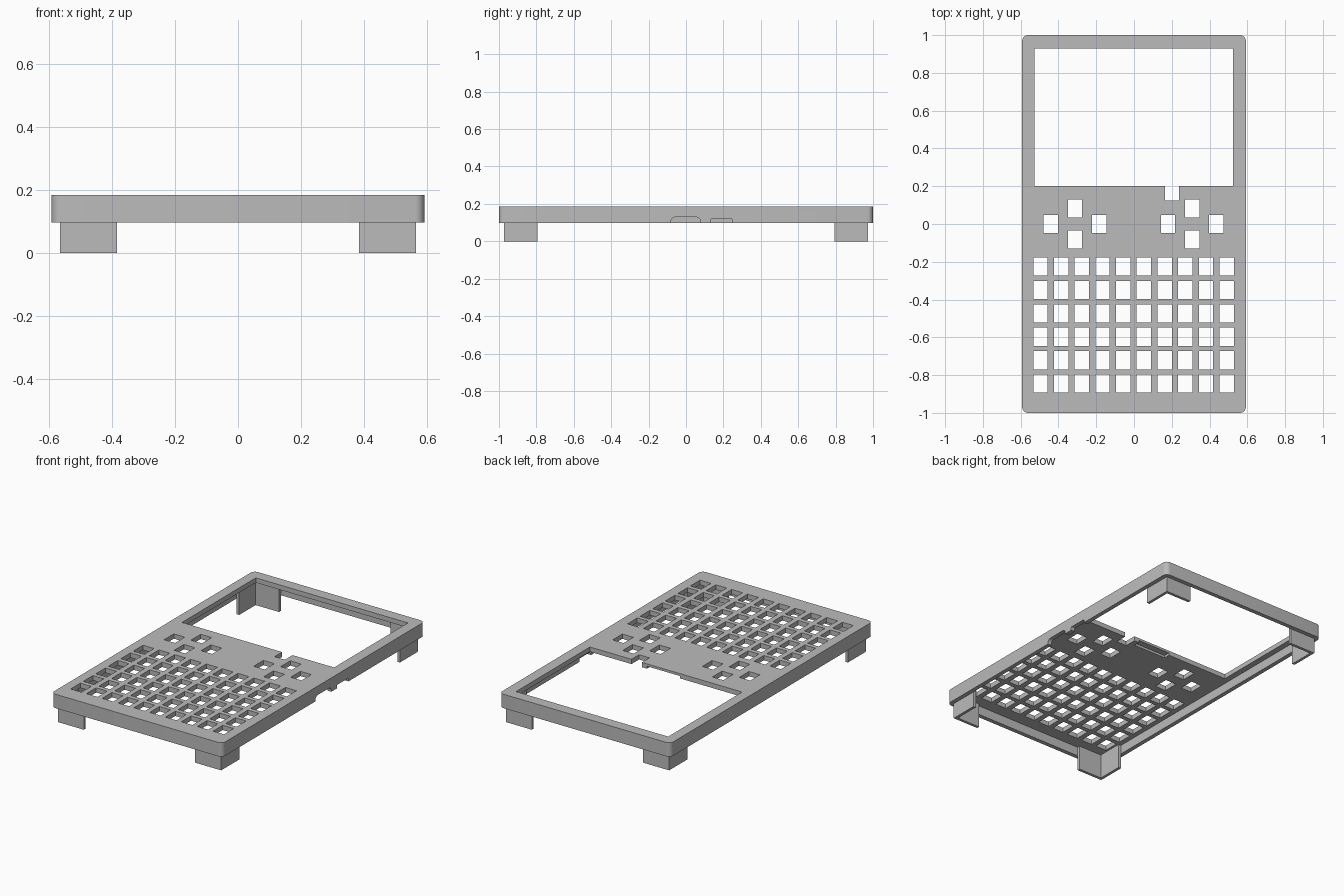
import bpy, bmesh
from mathutils import Vector

if "Cube" in bpy.data.objects:
    bpy.data.objects.remove(bpy.data.objects["Cube"])

W, L = 0.592, 1.0              # half width and half length
RIM, TOP = 0.098, 0.185        # lower rim and top face heights
WALL, PLATE = 0.027, 0.03      # wall and face plate thickness

grey = bpy.data.materials.new("matte_grey")
grey.use_nodes = True
grey.diffuse_color = (0.5, 0.5, 0.5, 1)
grey.node_tree.nodes["Principled BSDF"].inputs["Base Color"].default_value = (0.5, 0.5, 0.5, 1)


def add_box(bm, lo, hi, axis=None, radius=0.0):
    """Box between two corners; edges along one axis can be rounded."""
    lo, hi = Vector(lo), Vector(hi)
    verts = bmesh.ops.create_cube(bm, size=1)["verts"]
    for v in verts:
        v.co = (lo + hi) / 2 + v.co * (hi - lo)
    if axis is not None:
        edges = {e for v in verts for e in v.link_edges
                 if abs((e.verts[0].co - e.verts[1].co).normalized()[axis]) > 0.9}
        bmesh.ops.bevel(bm, geom=list(edges), offset=radius, segments=6,
                        profile=0.5, affect='EDGES')


def make_object(name, bm):
    bmesh.ops.recalc_face_normals(bm, faces=bm.faces)
    mesh = bpy.data.meshes.new(name)
    bm.to_mesh(mesh)
    bm.free()
    mesh.materials.append(grey)
    obj = bpy.data.objects.new(name, mesh)
    bpy.context.collection.objects.link(obj)
    return obj


def cut(target, name, bm):
    cutter = make_object(name, bm)
    cutter.hide_render = True
    mod = target.modifiers.new(name, 'BOOLEAN')
    mod.operation, mod.solver, mod.object = 'DIFFERENCE', 'EXACT', cutter
    bpy.context.view_layer.objects.active = target
    bpy.ops.object.modifier_apply(modifier=mod.name)
    bpy.data.objects.remove(cutter)


# Rounded outer case
bm = bmesh.new()
add_box(bm, (-W, -L, RIM), (W, L, TOP), axis=2, radius=0.03)
case = make_object("case_shell", bm)

# Hollow underside
bm = bmesh.new()
add_box(bm, (WALL - W, WALL - L, 0), (W - WALL, L - WALL, TOP - PLATE))
cut(case, "hollow", bm)

# Screen window
bm = bmesh.new()
add_box(bm, (-0.528, 0.2, 0), (0.525, 0.93, 0.3))
cut(case, "window", bm)

# Cable slot, key grid and two direction pads
bm = bmesh.new()
add_box(bm, (0.165, 0.125, 0), (0.237, 0.22, 0.3))
holes = [(-0.495 + 0.1095 * c, -0.225 - 0.124 * r) for c in range(10) for r in range(6)]
for cx in (-0.312, 0.308):
    holes += [(cx, 0.083), (cx, -0.083), (cx - 0.128, 0), (cx + 0.128, 0)]
for x, y in holes:
    add_box(bm, (x - 0.038, y - 0.048, 0), (x + 0.038, y + 0.048, 0.3))
cut(case, "key_holes", bm)

# Shallow recess under the window edge
bm = bmesh.new()
add_box(bm, (-0.1, 0.16, 0), (0.13, 0.22, TOP - PLATE / 2))
cut(case, "cable_recess", bm)

# Connector openings in the side wall
bm = bmesh.new()
add_box(bm, (W - 0.05, -0.08, 0.05), (W + 0.05, 0.077, 0.129), axis=0, radius=0.022)
add_box(bm, (W - 0.05, 0.132, 0.05), (W + 0.05, 0.247, 0.119), axis=0, radius=0.005)
cut(case, "side_openings", bm)

bpy.context.view_layer.objects.active = case
case.select_set(True)
bpy.ops.object.shade_smooth_by_angle()
case.select_set(False)

# L-shaped corner legs, standing inside the wall
LEG, T = 0.18, 0.018
profile = [(0, 0), (LEG, 0), (LEG, T), (T, T), (T, LEG), (0, LEG)]
for sx, side in ((1, "left"), (-1, "right")):
    for sy, end in ((1, "back"), (-1, "front")):
        bm = bmesh.new()
        base = bm.faces.new([bm.verts.new((sx * (W - WALL - x), sy * (L - WALL - y), 0))
                             for x, y in profile])
        grown = bmesh.ops.extrude_face_region(bm, geom=[base])["geom"]
        bmesh.ops.translate(bm, vec=(0, 0, TOP - PLATE),
                            verts=[g for g in grown if isinstance(g, bmesh.types.BMVert)])
        make_object(f"{end}_{side}_leg", bm)
